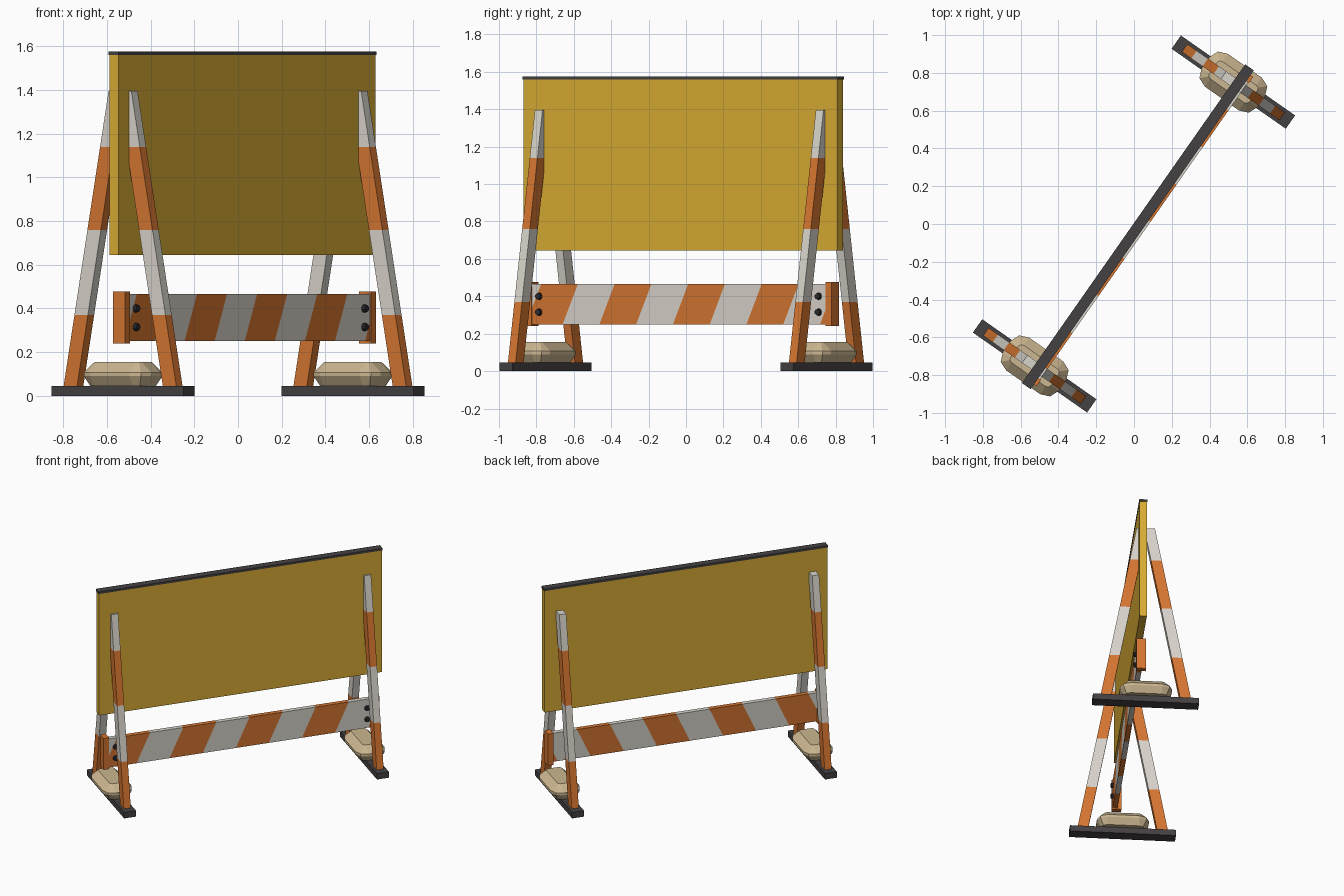
import bpy, bmesh, math
from mathutils import Matrix, Vector

if "Cube" in bpy.data.objects:
    bpy.data.objects.remove(bpy.data.objects["Cube"], do_unlink=True)


def material(name, rgb):
    m = bpy.data.materials.new(name)
    m.use_nodes = True
    m.diffuse_color = (*rgb, 1)
    m.node_tree.nodes["Principled BSDF"].inputs["Base Color"].default_value = (*rgb, 1)
    return m


YELLOW = material("sign yellow", (0.70, 0.42, 0.035))
ORANGE = material("safety orange", (0.67, 0.18, 0.03))
WHITE = material("reflective white", (0.69, 0.66, 0.60))
DARK = material("dark rubber", (0.06, 0.053, 0.056))
TAN = material("sandbag tan", (0.60, 0.47, 0.28))
BOLT = material("bolt black", (0.025, 0.025, 0.03))

# The barrier is built along X, then turned about the vertical
TURN = Matrix.Rotation(math.radians(55), 4, "Z")


def finish(name, bm, *mats):
    bmesh.ops.recalc_face_normals(bm, faces=bm.faces)
    bm.transform(TURN)
    mesh = bpy.data.meshes.new(name)
    bm.to_mesh(mesh)
    bm.free()
    for m in mats:
        mesh.materials.append(m)
    ob = bpy.data.objects.new(name, mesh)
    bpy.context.collection.objects.link(ob)
    return ob


def box(x, y, z):
    """Box mesh from (low, high) pairs."""
    bm = bmesh.new()
    bmesh.ops.create_cube(bm, size=1)
    for v in bm.verts:
        v.co = [(a + b) / 2 + c * (b - a) for (a, b), c in zip((x, y, z), v.co)]
    return bm


def cut(bm, point, normal):
    bmesh.ops.bisect_plane(bm, geom=bm.verts[:] + bm.edges[:] + bm.faces[:],
                           plane_co=point, plane_no=normal)


# Sign panel and its dark top cap
finish("sign_panel", box((-1.025, 1.025), (-0.05, 0), (0.645, 1.56)), YELLOW)
finish("panel_cap", box((-1.03, 1.03), (-0.053, 0.003), (1.56, 1.575)), DARK)

# Lower rail with slanted stripes
RAIL_END, RAIL_Z, STRIPE, START, LEAN = 0.96, 0.358, 0.24, -0.95, 0.46
rail = box((-RAIL_END, RAIL_END), (-0.065, -0.03), (0.25, 0.465))
for i in range(9):
    cut(rail, Vector((START + i * STRIPE, 0, RAIL_Z)), Vector((1, 0, -LEAN)))
for f in rail.faces:
    c = f.calc_center_median()
    band = math.floor((c.x - LEAN * (c.z - RAIL_Z) - START) / STRIPE)
    f.material_index = band % 2
finish("striped_rail", rail, ORANGE, WHITE)


def leg(name, x, side):
    """Leaning banded leg; side is the direction its foot spreads."""
    bm = box((x - 0.025, x + 0.025), (-0.0375, 0.0375), (0.04, 1.395))
    levels = (0.37, 0.76, 1.14)
    for z in levels:
        cut(bm, Vector((0, 0, z)), Vector((0, 0, 1)))
    for f in bm.faces:
        z = f.calc_center_median().z
        f.material_index = sum(z > h for h in levels) % 2
    for v in bm.verts:
        v.co.y += side * (0.026 + 0.186 * (1.395 - v.co.z))
    finish(name, bm, ORANGE, WHITE)


def sandbag(name, x):
    """Rounded bag lofted from inset outlines."""
    bm = bmesh.new()
    rings = []
    for z, inset in ((0.045, 0.03), (0.09, 0), (0.108, 0), (0.155, 0.05)):
        ring = []
        for corner, (sx, sy) in enumerate(((1, 1), (-1, 1), (-1, -1), (1, -1))):
            for k in range(3):
                a = math.pi / 2 * (corner + k / 2)
                r = 0.07 - inset
                ring.append(bm.verts.new((x + sx * 0.036 + r * math.cos(a),
                                          sy * 0.11 + r * math.sin(a), z)))
        rings.append(ring)
    for low, high in zip(rings, rings[1:]):
        for i in range(len(low)):
            j = (i + 1) % len(low)
            bm.faces.new((low[i], low[j], high[j], high[i]))
    bm.faces.new(rings[0])
    bm.faces.new(rings[-1])
    finish(name, bm, TAN)


# Both end frames
for label, s in (("left", 1), ("right", -1)):
    x = s * 0.917
    finish(label + "_foot", box((x - 0.043, x + 0.043), (-0.369, 0.369), (0, 0.045)), DARK)
    leg(label + "_front_leg", x, -1)
    leg(label + "_back_leg", x, 1)
    sandbag(label + "_sandbag", x)
    ends = sorted((s * 0.96, s * 1.0))
    finish(label + "_rail_bracket", box(ends, (-0.07, -0.003), (0.24, 0.477)), ORANGE)
    # Rail bolts
    for row, z in (("upper", 0.40), ("lower", 0.315)):
        bm = bmesh.new()
        place = Matrix.Translation((s * 0.912, -0.07, z)) @ Matrix.Rotation(math.pi / 2, 4, "X")
        bmesh.ops.create_cone(bm, cap_ends=True, segments=10, radius1=0.021,
                              radius2=0.016, depth=0.024, matrix=place)
        finish(f"{label}_{row}_bolt", bm, BOLT)
